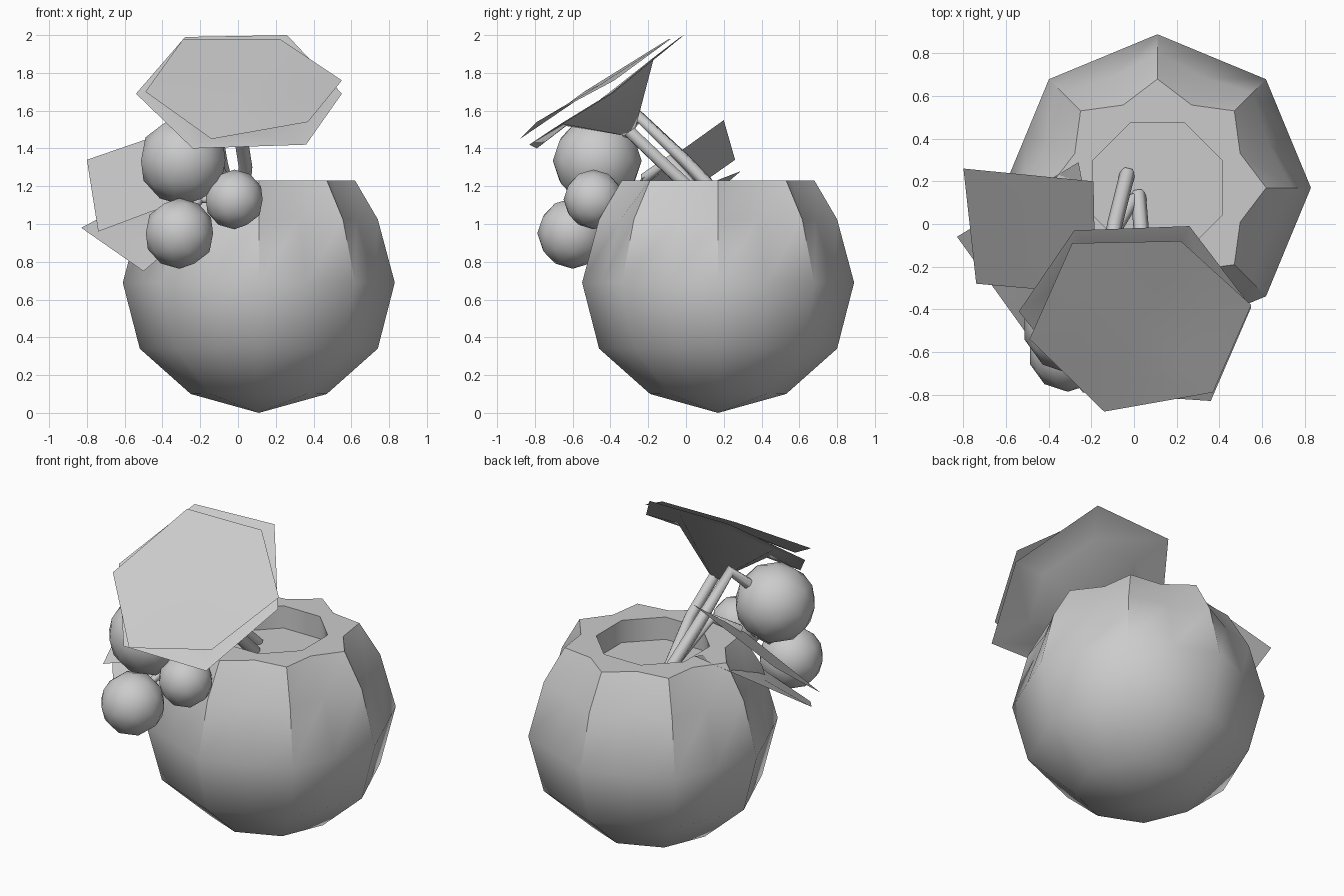
import bpy, bmesh, math
from mathutils import Vector

if "Cube" in bpy.data.objects:
    bpy.data.objects.remove(bpy.data.objects["Cube"])


def finish(name, bm, angle=40, recalc=True):
    if recalc:
        bmesh.ops.recalc_face_normals(bm, faces=bm.faces[:])
    mesh = bpy.data.meshes.new(name)
    bm.to_mesh(mesh)
    bm.free()
    ob = bpy.data.objects.new(name, mesh)
    bpy.context.collection.objects.link(ob)
    bpy.ops.object.select_all(action='DESELECT')
    ob.select_set(True)
    bpy.context.view_layer.objects.active = ob
    bpy.ops.object.shade_smooth_by_angle(angle=math.radians(angle))
    return ob


def bridge(bm, a, b):
    n = len(a)
    for i in range(n):
        j = (i + 1) % n
        bm.faces.new((a[i], a[j], b[j], b[i]))


# Eight-sided round pot: (height, corner radius, mid-side radius)
def make_pot():
    cx, cy = 0.11, 0.17
    profile = [(0.10, .36, .333), (0.34, .63, .582), (0.69, .72, .665),
               (1.025, .63, .56), (1.23, .51, .42),
               (1.23, .305, .33), (1.09, .305, .33)]
    bm = bmesh.new()
    rings = []
    for z, r_corner, r_mid in profile:
        ring = []
        for i in range(16):
            a = i * math.pi / 8
            r = r_mid if i % 2 else r_corner
            ring.append(bm.verts.new((cx + r * math.cos(a), cy + r * math.sin(a), z)))
        rings.append(ring)
    for a, b in zip(rings, rings[1:]):
        bridge(bm, a, b)
    bottom = bm.verts.new((cx, cy, 0))
    for i in range(16):
        bm.faces.new((rings[0][(i + 1) % 16], rings[0][i], bottom))
    bm.faces.new(rings[-1])
    finish("pot", bm, 45)


# Flared petal sheet: outer rim, inner ring and optional throat apex
def make_flare(name, corners, apex=None):
    bm = bmesh.new()
    pts = [Vector(c) for c in corners]
    centre = sum(pts, Vector()) / len(pts)
    outer = [bm.verts.new(p) for p in pts]
    inner = [bm.verts.new(centre.lerp(p, 0.6)) for p in pts]
    bridge(bm, outer, inner)
    tip = bm.verts.new(apex if apex else centre)
    for i in range(len(inner)):
        bm.faces.new((inner[i], inner[(i + 1) % len(inner)], tip))
    finish(name, bm, 60)


def make_berry(name, loc, r):
    bm = bmesh.new()
    bmesh.ops.create_icosphere(bm, subdivisions=2, radius=r)
    bmesh.ops.translate(bm, verts=bm.verts[:], vec=loc)
    finish(name, bm, 60)


def make_stem(name, points, r):
    cu = bpy.data.curves.new(name, 'CURVE')
    cu.dimensions = '3D'
    cu.bevel_depth = r
    cu.bevel_resolution = 1
    cu.use_fill_caps = True
    sp = cu.splines.new('POLY')
    sp.points.add(len(points) - 1)
    for p, co in zip(sp.points, points):
        p.co = (*co, 1)
    ob = bpy.data.objects.new(name, cu)
    bpy.context.collection.objects.link(ob)


make_pot()

# Large bloom: trumpet behind, flat cap in front
make_flare("bloom_trumpet", [(-.28, -.03, 1.99), (.26, -.01, 2.0), (.55, -.39, 1.69),
                             (.36, -.83, 1.42), (-.24, -.79, 1.40), (-.54, -.41, 1.69)],
           (0.0, -.28, 1.46))
make_flare("bloom_cap", [(-.29, -.09, 1.98), (.22, -.08, 1.98), (.55, -.38, 1.76),
                         (.37, -.79, 1.54), (-.14, -.88, 1.45), (-.49, -.54, 1.70)])

# Pair of four-cornered leaves on the left
make_flare("leaf_upper", [(-.80, .26, 1.34), (-.19, .20, 1.55),
                          (-.18, -.33, 1.17), (-.74, -.28, .96)])
make_flare("leaf_lower", [(-.83, -.06, .98), (-.26, .29, 1.28),
                          (-.15, -.30, 1.05), (-.50, -.52, .75)])

# Berries
make_berry("berry_large", (-.29, -.47, 1.335), .235)
make_berry("berry_small", (-.02, -.49, 1.13), .158)
make_berry("berry_low", (-.31, -.60, .95), .187)

# Stems
make_stem("bloom_stem", [(.02, .14, 1.08), (.04, -.10, 1.30), (.01, -.30, 1.49)], .036)
make_stem("berry_stem", [(-.03, .24, 1.08), (-.09, 0, 1.33), (-.13, -.25, 1.57),
                         (-.22, -.36, 1.45)], .036)
make_stem("leaf_stem", [(0, .12, 1.1), (-.12, -.08, 1.34), (-.22, -.22, 1.24)], .03)
for i, end in enumerate([(-.29, -.47, 1.30), (-.06, -.49, 1.13), (-.30, -.58, 1.0)]):
    make_stem(f"berry_twig_{i + 1}", [(-.20, -.42, 1.13), end], .022)
